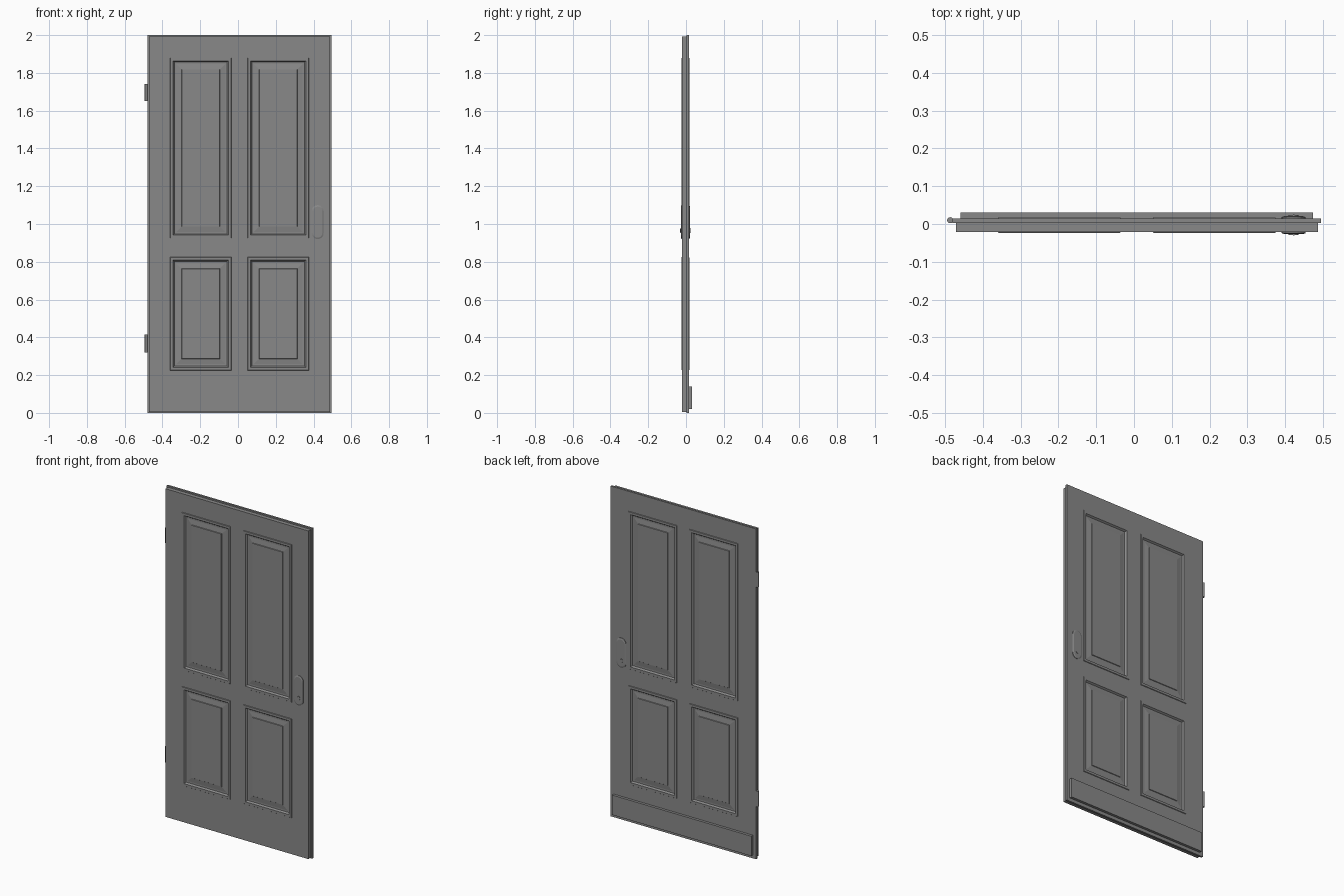
import bpy, bmesh, math
from mathutils import Matrix, Vector

if "Cube" in bpy.data.objects:
    bpy.data.objects.remove(bpy.data.objects["Cube"], do_unlink=True)

grey = bpy.data.materials.new("door grey")
grey.use_nodes = True
COLOUR = (0.25, 0.25, 0.25, 1)
grey.diffuse_color = COLOUR
grey.node_tree.nodes["Principled BSDF"].inputs["Base Color"].default_value = COLOUR


def finish(bm, name, smooth=False):
    bmesh.ops.recalc_face_normals(bm, faces=bm.faces[:])
    mesh = bpy.data.meshes.new(name)
    bm.to_mesh(mesh)
    bm.free()
    mesh.materials.append(grey)
    ob = bpy.data.objects.new(name, mesh)
    bpy.context.collection.objects.link(ob)
    if smooth:
        bpy.ops.object.select_all(action="DESELECT")
        ob.select_set(True)
        bpy.context.view_layer.objects.active = ob
        bpy.ops.object.shade_smooth_by_angle(angle=math.radians(35))
    return ob


def box(name, x, y, z):
    bm = bmesh.new()
    size = [b - a for a, b in (x, y, z)]
    centre = [(a + b) / 2 for a, b in (x, y, z)]
    bmesh.ops.create_cube(bm, size=1, matrix=Matrix.Translation(centre) @ Matrix.Diagonal((*size, 1)))
    return finish(bm, name)


def cylinder(name, centre, radius, length, along_y=False):
    bm = bmesh.new()
    turn = Matrix.Rotation(math.pi / 2, 4, "X") if along_y else Matrix.Identity(4)
    bmesh.ops.create_cone(bm, cap_ends=True, segments=20, radius1=radius, radius2=radius,
                          depth=length, matrix=Matrix.Translation(centre) @ turn)
    return finish(bm, name, True)


# Panel columns and rows, shared by both faces of the door
PANEL_X = (-0.36, -0.035, 0.05, 0.375)
PANEL_Z = (0.225, 0.825, 0.925, 1.88)
# Moulding section as successive (inset, rise) steps
MOULDING = ((0.002, 0.003), (0.014, 0), (0.007, -0.010), (0.010, 0), (0.028, 0.004), (0.002, 0.003))


def leaf(name, x, z, y_face, y_inner):
    """One layer of the door, with four moulded panels in its outer face."""
    side = 1 if y_face > y_inner else -1
    xs = (x[0], *PANEL_X, x[1])
    zs = (z[0], *PANEL_Z, z[1])
    bm = bmesh.new()
    grid = [[bm.verts.new((px, y_face, pz)) for pz in zs] for px in xs]
    panels = []
    for i in range(len(xs) - 1):
        for j in range(len(zs) - 1):
            quad = [grid[i][j], grid[i + 1][j], grid[i + 1][j + 1], grid[i][j + 1]]
            face = bm.faces.new(quad if side < 0 else quad[::-1])
            if i % 2 and j % 2:
                panels.append(face)
    bm.normal_update()
    for inset, rise in MOULDING:
        bmesh.ops.inset_individual(bm, faces=panels, thickness=inset, depth=rise, use_even_offset=True)
    rim = [e for e in bm.edges if e.is_boundary]
    out = bmesh.ops.extrude_edge_only(bm, edges=rim)["geom"]
    bmesh.ops.translate(bm, verts=[v for v in out if isinstance(v, bmesh.types.BMVert)],
                        vec=(0, y_inner - y_face, 0))
    bmesh.ops.holes_fill(bm, edges=[e for e in bm.edges if e.is_boundary], sides=0)
    return finish(bm, name)


# Door made of two layers, the front one smaller to leave a rebate
leaf("front_leaf", (-0.471, 0.486), (0.005, 1.992), -0.021, 0.003)
leaf("back_leaf", (-0.48, 0.494), (0, 2), 0.015, 0.003)

# Weather board along the bottom of the back
box("weather_board", (-0.459, 0.473), (0.015, 0.031), (0.02, 0.14))

# Hinges: knuckle and leaf
for label, z0, z1 in (("lower", 0.32, 0.415), ("upper", 1.65, 1.74)):
    cylinder(label + "_hinge_knuckle", (-0.486, 0.01, (z0 + z1) / 2), 0.008, z1 - z0)
    box(label + "_hinge_leaf", (-0.486, -0.468), (0.008, 0.011), (z0, z1))


def lock_plate(name, y, side):
    """Round-ended plate with a bevelled rim and a lock boss."""
    radius, half_run, steps = 0.032, 0.058, 10
    bm = bmesh.new()
    ring = []
    for end in (1, -1):
        for k in range(steps + 1):
            a = math.pi * k / steps + (0 if end > 0 else math.pi)
            ring.append(bm.verts.new((0.422 + radius * math.cos(a), y,
                                      1.01 + end * half_run + radius * math.sin(a))))
    face = bm.faces.new(ring)
    wall = bmesh.ops.extrude_face_region(bm, geom=[face])["geom"]
    bmesh.ops.translate(bm, verts=[v for v in wall if isinstance(v, bmesh.types.BMVert)],
                        vec=(0, side * 0.003, 0))
    bmesh.ops.recalc_face_normals(bm, faces=bm.faces[:])
    top = [f for f in wall if isinstance(f, bmesh.types.BMFace)]
    bmesh.ops.inset_individual(bm, faces=top, thickness=0.008, depth=0.003, use_even_offset=True)
    finish(bm, name + "_plate")
    cylinder(name + "_boss", (0.422, y + side * 0.004, 0.965), 0.013, 0.009, True)
    ys = sorted((y + side * 0.006, y + side * 0.0095))
    box(name + "_key_slot", (0.420, 0.424), ys, (0.956, 0.974))


lock_plate("front_lock", -0.021, -1)
lock_plate("back_lock", 0.015, 1)
